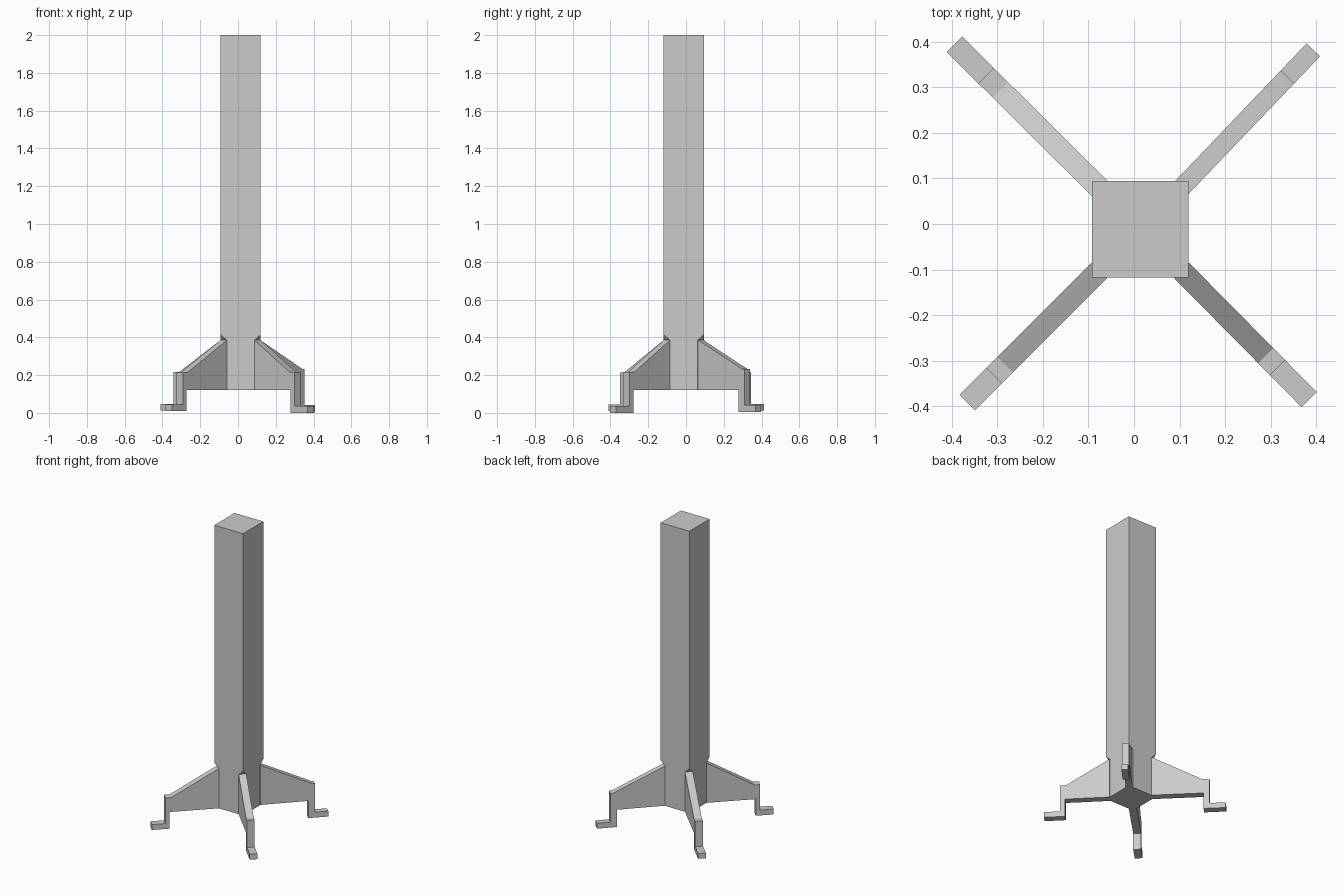
import bpy, bmesh
from mathutils import Vector

if "Cube" in bpy.data.objects:
    bpy.data.objects.remove(bpy.data.objects["Cube"])

X0, X1, Y0, Y1 = -0.092, 0.12, -0.118, 0.095   # post footprint
BASE, SHOULDER, CORNER, TOP = 0.12, 0.385, 0.415, 2.0
CUT = 0.033                                    # corner cut where legs join


def finish(bm, name):
    bmesh.ops.recalc_face_normals(bm, faces=bm.faces)
    mesh = bpy.data.meshes.new(name)
    bm.to_mesh(mesh)
    bm.free()
    obj = bpy.data.objects.new(name, mesh)
    bpy.context.collection.objects.link(obj)


# Square post whose lower corners are cut away to receive the legs
bm = bmesh.new()
corners = [Vector(p) for p in ((X0, Y0), (X1, Y0), (X1, Y1), (X0, Y1))]
rings = []
for i, c in enumerate(corners):
    before = c + (corners[i - 1] - c).normalized() * CUT
    after = c + (corners[(i + 1) % 4] - c).normalized() * CUT
    v = lambda p, z: bm.verts.new((p.x, p.y, z))
    rings.append(dict(top=v(c, TOP), corner=v(c, CORNER),
                      bs=v(before, SHOULDER), bb=v(before, BASE),
                      as_=v(after, SHOULDER), ab=v(after, BASE)))
for i, a in enumerate(rings):
    b = rings[(i + 1) % 4]
    bm.faces.new((a["top"], a["corner"], a["as_"], a["ab"],
                  b["bb"], b["bs"], b["corner"], b["top"]))
    bm.faces.new((a["corner"], a["bs"], a["as_"]))
    bm.faces.new((a["bs"], a["bb"], a["ab"], a["as_"]))
bm.faces.new([r["top"] for r in rings])
bm.faces.new([r[k] for r in rings for k in ("bb", "ab")])
finish(bm, "post")


# Bracket leg: side profile extruded to the leg width
def leg(name, root, end, width, slope_end, inner, outer, knee, foot):
    root, end = Vector(root), Vector(end)
    length = (end - root).length
    d = (end - root).normalized()
    side = Vector((-d.y, d.x)) * width
    profile = [(0, SHOULDER), (slope_end, knee), (outer, knee),
               (outer, foot + 0.036), (length, foot + 0.036), (length, foot),
               (inner, foot), (inner, BASE), (0, BASE)]
    bm = bmesh.new()
    start = root - side / 2
    face = bm.faces.new([bm.verts.new((*(start + d * r), z)) for r, z in profile])
    out = bmesh.ops.extrude_face_region(bm, geom=[face])
    verts = [e for e in out["geom"] if isinstance(e, bmesh.types.BMVert)]
    bmesh.ops.translate(bm, verts=verts, vec=(side.x, side.y, 0))
    finish(bm, name)


leg("back_right_leg", (0.104, 0.079), (0.394, 0.3825), 0.041,
    0.322, 0.296, 0.338, 0.232, 0.005)
leg("back_left_leg", (-0.076, 0.0785), (-0.3945, 0.395), 0.048,
    0.307, 0.315, 0.351, 0.217, 0.012)
leg("front_left_leg", (-0.076, -0.1015), (-0.3665, -0.3925), 0.048,
    0.294, 0.302, 0.328, 0.215, 0.009)
leg("front_right_leg", (0.104, -0.1015), (0.385, -0.386), 0.047,
    0.264, 0.271, 0.301, 0.217, 0.0)
